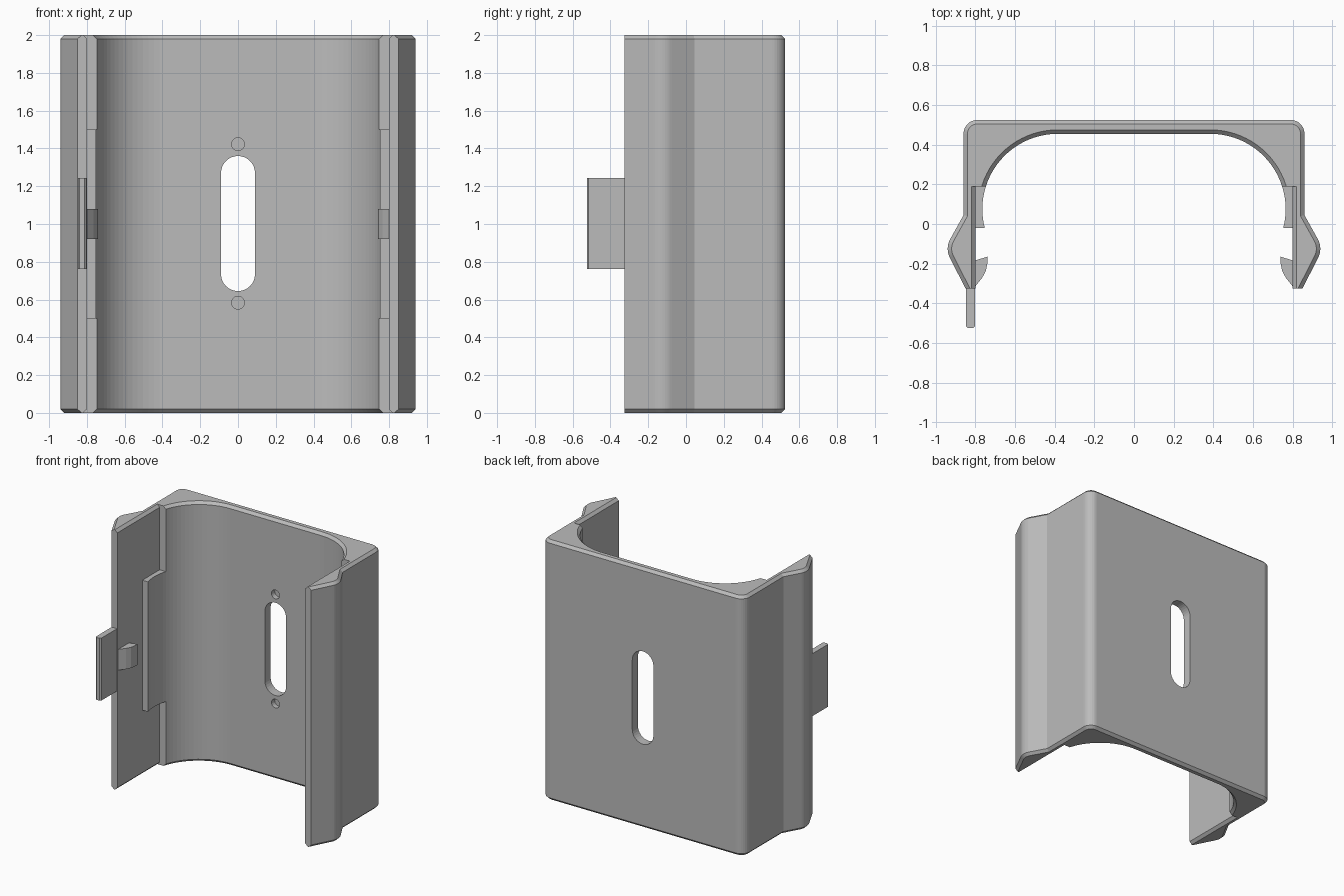
import bpy, bmesh
from math import sin, cos, radians
from mathutils import Vector

cube = bpy.data.objects.get("Cube")
if cube:
    bpy.data.objects.remove(cube)

HEIGHT, CHAMFER = 2.0, 0.02

grey = bpy.data.materials.new("plain_grey")
grey.use_nodes = True
grey.diffuse_color = (0.5, 0.5, 0.5, 1)
grey.node_tree.nodes["Principled BSDF"].inputs["Base Color"].default_value = (0.5, 0.5, 0.5, 1)


def arc(cx, cy, r, a0, a1, steps):
    """Points along a circular arc, angles in degrees."""
    angles = [radians(a0 + (a1 - a0) * i / steps) for i in range(steps + 1)]
    return [Vector((cx + r * cos(a), cy + r * sin(a))) for a in angles]


def inset(points, amount, keep):
    """Move a clockwise outline inwards, leaving edges accepted by keep in place."""
    lines = []
    for a, b in zip(points, points[1:] + points[:1]):
        d = (b - a).normalized()
        lines.append((Vector((d.y, -d.x)), 0 if keep(a, b) else amount))
    result = []
    for i, p in enumerate(points):
        (n, s), (m, t) = lines[i - 1], lines[i]
        det = n.x * m.y - n.y * m.x
        if abs(det) < 0.001:
            result.append(p + n * s)
        else:
            result.append(p + Vector((s * m.y - t * n.y, t * n.x - s * m.x)) / det)
    return result


def loft(name, layers, place=lambda p, h: (p.x, p.y, h)):
    """Solid through a stack of (outline, height) layers."""
    bm = bmesh.new()
    rings = [[bm.verts.new(place(p, h)) for p in pts] for pts, h in layers]
    for low, high in zip(rings, rings[1:]):
        for i in range(len(low)):
            bm.faces.new((low[i - 1], low[i], high[i], high[i - 1]))
    bm.faces.new(rings[0])
    bm.faces.new(rings[-1])
    bmesh.ops.recalc_face_normals(bm, faces=bm.faces)
    mesh = bpy.data.meshes.new(name)
    bm.to_mesh(mesh)
    bm.free()
    mesh.materials.append(grey)
    obj = bpy.data.objects.new(name, mesh)
    bpy.context.collection.objects.link(obj)
    return obj


# Left half of the bracket outline, from the back round the side to the inside
half = arc(0.79, 0.455, 0.07, 90, 0, 8)
half += [Vector((0.86, 0.045))]
half += arc(0.84, -0.125, 0.1, 30, -30, 8)
half += [Vector(p) for p in ((0.85, -0.325), (0.80, -0.325), (0.80, 0.19))]
half += arc(0.385, 0.075, 0.38, 17.6, 90, 16)
outline = half + [Vector((-p.x, p.y)) for p in reversed(half)]


# Front-facing ends and ledges have no chamfer
def faces_front(a, b):
    return abs(a.y - b.y) < 0.001 and a.y < 0.3


small = inset(outline, CHAMFER, faces_front)
bracket = loft("bracket_body", [(small, 0), (outline, CHAMFER),
                                (outline, HEIGHT - CHAMFER), (small, HEIGHT)])


# Slot through the back wall and two blind screw holes
def upright(p, h):
    return (p.x, h, p.y)


slot = arc(0, 1.27, 0.09, 0, 180, 16) + arc(0, 0.735, 0.09, 180, 360, 16)
cutters = [loft("slot_cutter", [(slot, 0.3), (slot, 0.7)], upright)]
for z in (0.583, 1.423):
    hole = arc(0, z, 0.034, 0, 345, 23)
    cutters.append(loft("hole_cutter", [(hole, 0.3), (hole, 0.495)], upright))

bpy.context.view_layer.objects.active = bracket
for cutter in cutters:
    mod = bracket.modifiers.new("cut", 'BOOLEAN')
    mod.operation = 'DIFFERENCE'
    mod.solver = 'EXACT'
    mod.object = cutter
    bpy.ops.object.modifier_apply(modifier=mod.name)
    bpy.data.objects.remove(cutter)

# Inner guide rails and snap catches on both sides
rail = arc(0.385, 0.075, 0.38, -14.5, 17.6, 8) + [Vector((0.80, 0.19)), Vector((0.80, -0.02))]
catch = [Vector(p) for p in ((0.805, -0.185), (0.74, -0.165), (0.74, -0.20),
                             (0.747, -0.235), (0.765, -0.27), (0.805, -0.32))]
for side, sign in (("left", 1), ("right", -1)):
    for name, shape, z0, z1 in (("guide_rail", rail, 0.5, 1.5), ("snap_catch", catch, 0.92, 1.08)):
        pts = [Vector((sign * p.x, p.y)) for p in shape]
        loft(f"{name}_{side}", [(pts, z0), (pts, z1)])

# Pull tab on the right wall, with softened front corners
tab = [Vector(p) for p in ((-0.848, -0.325), (-0.848, -0.515), (-0.838, -0.525),
                           (-0.812, -0.525), (-0.802, -0.515), (-0.802, -0.325))]
loft("pull_tab", [(tab, 0.763), (tab, 1.243)])
